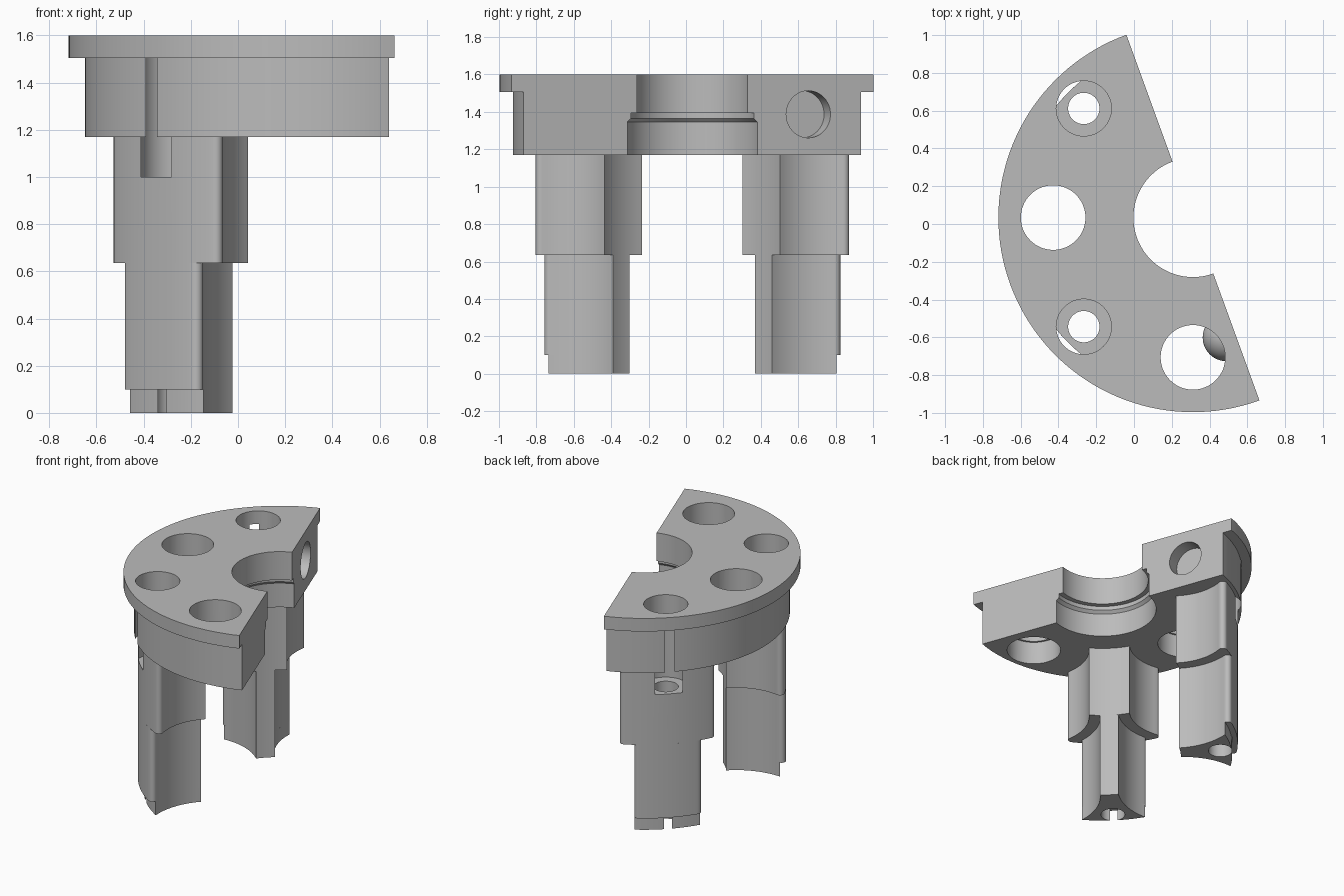
import bpy, bmesh, math
from math import cos, sin, acos, atan2, radians
from mathutils import Matrix, Vector

cube = bpy.data.objects.get("Cube")
if cube:
    bpy.data.objects.remove(cube)

grey = bpy.data.materials.new("machined grey")
grey.use_nodes = True
colour = (0.5, 0.5, 0.5, 1)
grey.diffuse_color = colour
grey.node_tree.nodes["Principled BSDF"].inputs["Base Color"].default_value = colour

CENTRE = Matrix.Translation((0.312, 0.034, 0))
TURN = radians(110)        # direction of the straight cut edge
HOLE_DIST, BOLT_DIST = 0.74, 0.817


def finish(name, bm, matrix):
    bmesh.ops.remove_doubles(bm, verts=bm.verts, dist=0.0001)
    bmesh.ops.recalc_face_normals(bm, faces=bm.faces)
    bm.transform(matrix)
    mesh = bpy.data.meshes.new(name)
    bm.to_mesh(mesh)
    bm.free()
    mesh.materials.append(grey)
    ob = bpy.data.objects.new(name, mesh)
    bpy.context.collection.objects.link(ob)
    return ob


def lathe(name, profile, matrix, sweep=360, steps=64):
    """Turn a closed (radius, height) outline around z."""
    bm = bmesh.new()
    rings = []
    for i in range(steps + 1):
        a = radians(sweep) * i / steps
        rings.append([bm.verts.new((r * cos(a), r * sin(a), z)) for r, z in profile])
    n = len(profile)
    for lo, hi in zip(rings, rings[1:]):
        for j in range(n):
            k = (j + 1) % n
            bm.faces.new((lo[j], lo[k], hi[k], hi[j]))
    if sweep < 360:
        bm.faces.new(rings[0])
        bm.faces.new(rings[-1][::-1])
    return finish(name, bm, matrix)


def prism(name, outline, z0, z1, matrix):
    bm = bmesh.new()
    base = bm.faces.new([bm.verts.new((x, y, z0)) for x, y in outline])
    top = bmesh.ops.extrude_face_region(bm, geom=[base])["geom"]
    verts = [v for v in top if isinstance(v, bmesh.types.BMVert)]
    bmesh.ops.translate(bm, verts=verts, vec=(0, 0, z1 - z0))
    return finish(name, bm, matrix)


def cut(ob, cutters):
    bpy.context.view_layer.objects.active = ob
    for c in cutters:
        mod = ob.modifiers.new("cut", "BOOLEAN")
        mod.operation, mod.solver, mod.object = "DIFFERENCE", "EXACT", c
        bpy.ops.object.modifier_apply(modifier=mod.name)


def arc(c, r, a0, a1, n):
    return [Vector((c[0] + r * cos(a0 + (a1 - a0) * i / n),
                    c[1] + r * sin(a0 + (a1 - a0) * i / n))) for i in range(n + 1)]


def leg_outline(outer, scoop, fillet):
    """Ring section between two scooped sides, with rounded outer corners."""
    inner = 0.541
    hole = Vector((HOLE_DIST * cos(math.pi / 4), HOLE_DIST * sin(math.pi / 4)))

    def meet(r, s):
        a = math.pi / 4 - acos((r * r + HOLE_DIST ** 2 - s * s) / (2 * r * HOLE_DIST))
        return a, Vector((r * cos(a), r * sin(a)))

    def heading(v):
        return atan2(v.y, v.x)

    a_out, p = meet(outer - fillet, scoop + fillet)
    a_in, q = meet(inner, scoop)
    half = arc((0, 0), outer, 0, a_out, 10)
    if fillet:
        half += arc(p, fillet, a_out, heading(hole - p), 8)[1:]
    half += arc(hole, scoop, heading(p - hole), heading(q - hole), 16)[1:]
    half += arc((0, 0), inner, a_in, 0, 6)[1:]
    return half + [Vector((v.x, -v.y)) for v in half[-2:0:-1]]


def at_angle(deg, dist=0):
    return CENTRE @ Matrix.Rotation(radians(deg), 4, "Z") @ Matrix.Translation((dist, 0, 0))


def on_cut_face(along):
    """Local z points out of the straight face."""
    return (CENTRE @ Matrix.Rotation(TURN, 4, "Z")
            @ Matrix.Translation((along, 0, 1.387)) @ Matrix.Rotation(radians(90), 4, "X")
            @ Matrix.Rotation(radians(180), 4, "Y"))


def dowel(name, depth_in, sign, matrix):
    """Short round pin with a domed end."""
    r, s = 0.126, 0.05
    pts = [(0, -sign * depth_in), (r, -sign * depth_in)]
    pts += [(r * cos(radians(t)), sign * (s + r * sin(radians(t)))) for t in range(0, 91, 6)]
    return lathe(name, pts, matrix, steps=48)


def drill(name, steps_rz, matrix):
    """Stepped round cutter from (radius, bottom, top) sections."""
    pts = [(0, steps_rz[0][1])]
    for r, lo, hi in steps_rz:
        pts += [(r, lo), (r, hi)]
    return lathe(name, pts + [(0, steps_rz[-1][2])], matrix)


# Half-round flanged plate with stepped centre bore
plate = lathe("flanged_plate",
              [(1.03, 1.6), (1.03, 1.505), (0.96, 1.505), (0.96, 1.17), (0.37, 1.17),
               (0.37, 1.345), (0.35, 1.365), (0.35, 1.395), (0.315, 1.395), (0.315, 1.6)],
              CENTRE @ Matrix.Rotation(TURN, 4, "Z"), sweep=180, steps=72)

# Cutters: through holes, counterbored bolt holes, dowel socket
through = [drill("through_cutter", [(0.185, 1.0, 1.34), (0.171, 1.34, 1.8)],
                 at_angle(a, HOLE_DIST)) for a in (180, 270)]
bolts = {a: drill("bolt_cutter", [(0.083, -0.2, 1.0), (0.146, 1.0, 1.8)],
                  at_angle(a, BOLT_DIST)) for a in (135, 225)}
socket = dowel("socket_cutter", 0.1, -1, on_cut_face(0.66))
cut(plate, through + list(bolts.values()) + [socket])

parts = [plate, dowel("locating_dowel", 0.0, 1, on_cut_face(-0.657))]

# Two stepped legs, each bored along its length
for angle, side in ((135, "back"), (225, "front")):
    for tier, outer, scoop, fillet, z0, z1 in (("upper", 0.935, 0.382, 0.03, 0.635, 1.17),
                                               ("lower", 0.935, 0.46, 0.03, 0.1, 0.635),
                                               ("foot", 0.896, 0.46, 0, 0, 0.1)):
        leg = prism(f"{side}_leg_{tier}", leg_outline(outer, scoop, fillet),
                    z0, z1, at_angle(angle))
        cut(leg, [bolts[angle]])
        parts.append(leg)

for c in through + list(bolts.values()) + [socket]:
    bpy.data.objects.remove(c)

bpy.ops.object.select_all(action="DESELECT")
for ob in parts:
    ob.select_set(True)
bpy.context.view_layer.objects.active = plate
bpy.ops.object.shade_smooth_by_angle(angle=radians(30))
